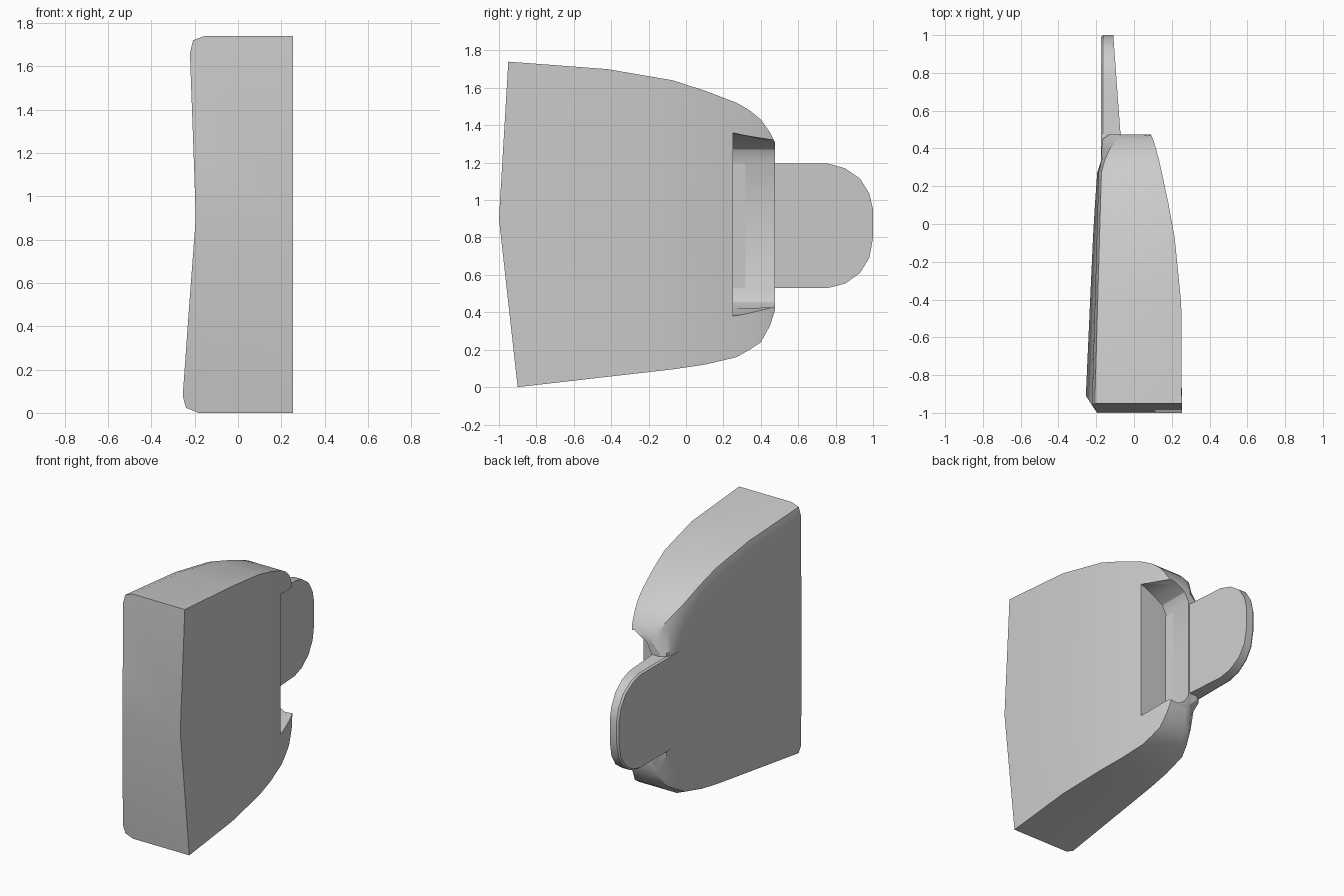
import bpy, bmesh

cube = bpy.data.objects.get("Cube")
if cube:
    bpy.data.objects.remove(cube, do_unlink=True)

grey = bpy.data.materials.new("light_grey")
grey.use_nodes = True
grey.diffuse_color = (0.6, 0.6, 0.6, 1)
grey.node_tree.nodes["Principled BSDF"].inputs["Base Color"].default_value = (0.6, 0.6, 0.6, 1)


def lerp(a, b, t):
    return a + (b - a) * t


def loft(name, rings, split_caps=None):
    """Skin a list of equal point rings; caps may be split into index lists."""
    bm = bmesh.new()
    vs = [[bm.verts.new(p) for p in ring] for ring in rings]
    n = len(vs[0])
    for a, b in zip(vs, vs[1:]):
        for i in range(n):
            j = (i + 1) % n
            bm.faces.new((a[i], a[j], b[j], b[i]))
    for ring in (vs[0], vs[-1]):
        for idx in split_caps or [range(n)]:
            bm.faces.new([ring[i] for i in idx])
    bmesh.ops.recalc_face_normals(bm, faces=bm.faces)
    mesh = bpy.data.meshes.new(name)
    bm.to_mesh(mesh)
    bm.free()
    mesh.materials.append(grey)
    ob = bpy.data.objects.new(name, mesh)
    bpy.context.collection.objects.link(ob)
    return ob


def activate(ob):
    bpy.ops.object.select_all(action='DESELECT')
    ob.select_set(True)
    bpy.context.view_layer.objects.active = ob


MID = 0.9


def front_y(z):
    # front face is slightly bent outward at mid height
    if z > MID:
        return lerp(-1.0, -0.95, (z - MID) / (1.74 - MID))
    return lerp(-0.9, -1.0, z / MID)


# y, bottom z, top z, right x, left x (top, middle, bottom), bevel size
stations = [
    (None, 0.00, 1.74, 0.253, -0.222, -0.195, -0.255, 0.080),
    (-0.42, 0.055, 1.70, 0.250, -0.207, -0.188, -0.233, 0.080),
    (-0.07, 0.095, 1.64, 0.215, -0.197, -0.182, -0.217, 0.080),
    (0.10, 0.12, 1.585, 0.184, -0.192, -0.179, -0.207, 0.080),
    (0.27, 0.16, 1.52, 0.148, -0.188, -0.176, -0.195, 0.085),
    (0.34, 0.20, 1.48, 0.132, -0.170, -0.174, -0.172, 0.085),
    (0.40, 0.24, 1.43, 0.116, -0.142, -0.172, -0.142, 0.080),
    (0.45, 0.33, 1.36, 0.101, -0.105, -0.165, -0.105, 0.060),
    (0.475, 0.41, 1.31, 0.088, -0.075, -0.130, -0.075, 0.040),
]
rings = []
for y, z0, z1, xr, xt, xm, xb, d in stations:
    if y is None or y < 0.3:
        x_up, x_low = lerp(xm, xt, 0.4), lerp(xm, xb, 0.5)
    else:
        x_up = x_low = xm
    ring = [
        (xr, z0), (xr, MID), (xr, z1),
        (xt + 0.85 * d, z1), (xt + 0.18 * d, z1 - 0.25 * d), (xt, z1 - d),
        (x_up, 1.22), (xm, MID), (x_low, 0.50),
        (xb, z0 + d), (xb + 0.18 * d, z0 + 0.3 * d), (xb + 0.9 * d, z0),
    ]
    rings.append([(x, front_y(z) if y is None else y, z) for x, z in ring])
body = loft("body", rings, [[1, 2, 3, 4, 5, 6, 7], [0, 1, 7, 8, 9, 10, 11]])

# Recess with sloping walls at the rear of the left side
profiles = [(0.25, 1.36, 0.38), (0.60, 1.28, 0.43)]
cut_rings = []
for y, top, low in profiles:
    pts = [(-0.06, 0.51), (-0.03, 0.455), (0.03, 0.42), (0.14, low), (0.4, low),
           (0.4, top), (0.14, top), (0.03, 1.305), (-0.03, 1.27), (-0.06, 1.21)]
    cut_rings.append([(x, y, z) for x, z in pts])
cutter = loft("recess_cutter", cut_rings)
cutter.hide_render = True
activate(body)
mod = body.modifiers.new("recess", 'BOOLEAN')
mod.operation = 'DIFFERENCE'
mod.solver = 'EXACT'
mod.object = cutter
bpy.ops.object.modifier_apply(modifier=mod.name)
bpy.data.objects.remove(cutter, do_unlink=True)

# Rounded tab, thinning toward its tip, with a small chamfer on the right side
outline = [(0.20, 0.53), (0.76, 0.53), (0.85, 0.553), (0.93, 0.61), (0.98, 0.69), (1.0, 0.80),
           (1.0, 0.95), (0.98, 1.035), (0.93, 1.115), (0.85, 1.17), (0.76, 1.195), (0.20, 1.195)]


def shrink(y, z, s):
    return (0.20 + (y - 0.20) * (1 - s), 0.8625 + (z - 0.8625) * (1 - 2 * s))


flat = []
for y, z in outline:
    sy, sz = shrink(y, z, 0.012)
    flat.append((-0.175, sy, sz))
edge = [(-0.163, y, z) for y, z in outline]
inner = [(-0.055 - 0.073 * (y - 0.25), y, z) for y, z in outline]
tab = loft("rear_tab", [flat, edge, inner])

for ob in (body, tab):
    activate(ob)
    bpy.ops.object.shade_smooth_by_angle(angle=0.5)
